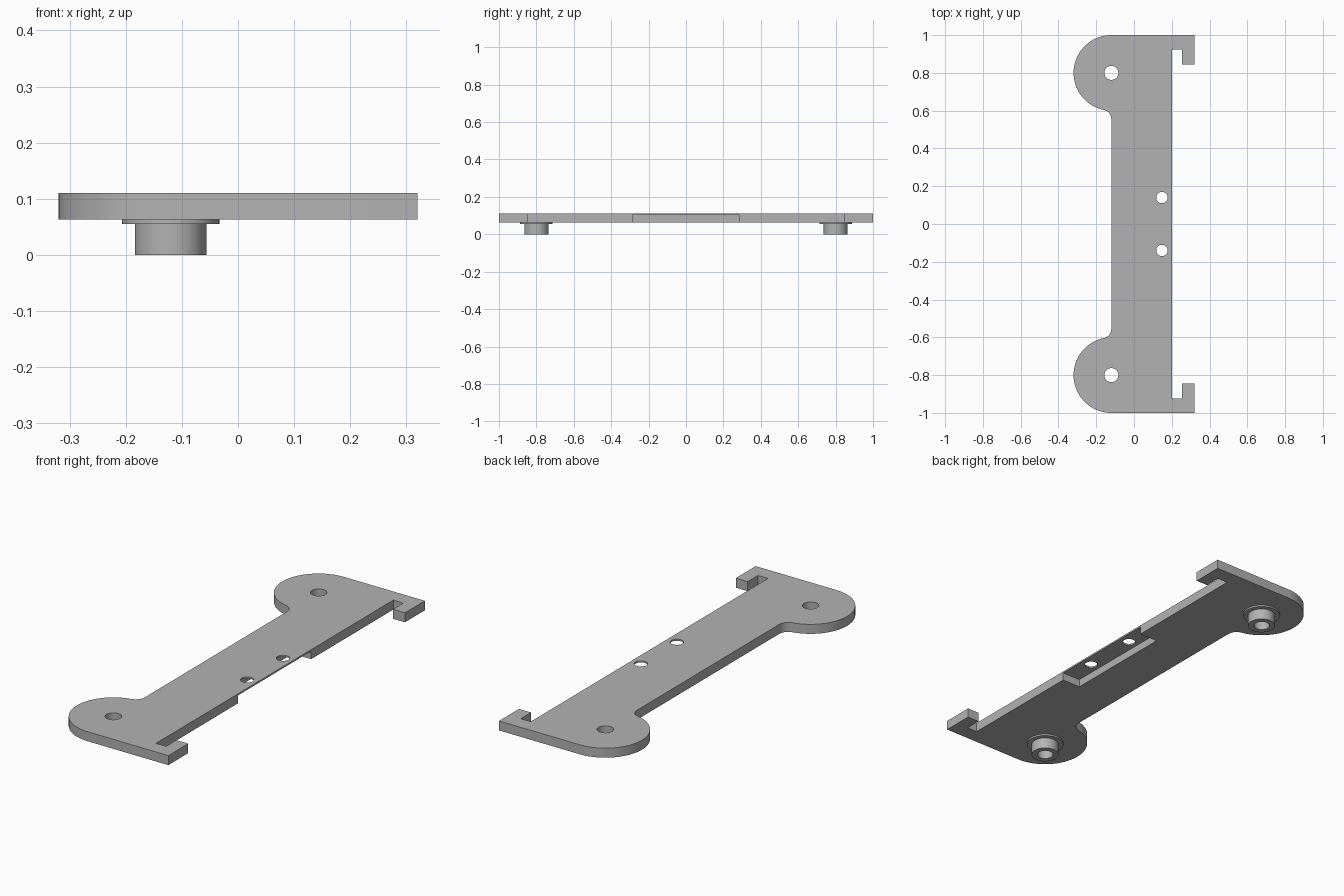
import bpy, bmesh
from math import pi, sin, cos, atan2, radians
from mathutils import Matrix

cube = bpy.data.objects.get("Cube")
if cube:
    bpy.data.objects.remove(cube, do_unlink=True)

grey = bpy.data.materials.new("plain grey")
grey.use_nodes = True
grey.diffuse_color = (0.45, 0.45, 0.45, 1)
grey.node_tree.nodes["Principled BSDF"].inputs["Base Color"].default_value = (0.45, 0.45, 0.45, 1)

BOTTOM, TOP = 0.063, 0.11
LOBE_X, LOBE_Y, LOBE_R = -0.12, 0.8, 0.2
FILLET = 0.05
BOLT_R, PIN_R = 0.037, 0.03


def arc(cx, cy, r, start, end, steps):
    return [(cx + r * cos(start + (end - start) * i / steps),
             cy + r * sin(start + (end - start) * i / steps)) for i in range(steps + 1)]


def add_object(name, bm):
    bmesh.ops.recalc_face_normals(bm, faces=bm.faces)
    mesh = bpy.data.meshes.new(name)
    bm.to_mesh(mesh)
    bm.free()
    mesh.materials.append(grey)
    obj = bpy.data.objects.new(name, mesh)
    bpy.context.collection.objects.link(obj)
    return obj


def smooth(obj):
    bpy.ops.object.select_all(action="DESELECT")
    obj.select_set(True)
    bpy.context.view_layer.objects.active = obj
    bpy.ops.object.shade_smooth_by_angle(angle=radians(30))


def cut(target, bm):
    """Subtract a shape from the target and discard the cutter."""
    cutter = add_object("cutter", bm)
    cutter.hide_render = True
    mod = target.modifiers.new("cut", "BOOLEAN")
    mod.operation, mod.solver, mod.object = "DIFFERENCE", "EXACT", cutter
    bpy.context.view_layer.objects.active = target
    bpy.ops.object.modifier_apply(modifier=mod.name)
    bpy.data.objects.remove(cutter, do_unlink=True)


def drill(target, x, y, r):
    bm = bmesh.new()
    bmesh.ops.create_cone(bm, cap_ends=True, segments=48, radius1=r, radius2=r, depth=1,
                          matrix=Matrix.Translation((x, y, 0)))
    cut(target, bm)


# Plate outline for the back half: hook, round lobe, then the fillet into the waist
fillet_y = LOBE_Y - ((LOBE_R + FILLET) ** 2 - FILLET ** 2) ** 0.5
touch = atan2(fillet_y - LOBE_Y, -FILLET) + 2 * pi
half = [(0.2, 0.925), (0.255, 0.925), (0.255, 0.845), (0.32, 0.845), (0.32, 1.0)]
half += arc(LOBE_X, LOBE_Y, LOBE_R, pi / 2, touch, 40)
half += arc(LOBE_X - FILLET, fillet_y, FILLET, touch - pi, 0, 10)[1:]
outline = half + [(x, -y) for x, y in reversed(half)]

bm = bmesh.new()
face = bm.faces.new([bm.verts.new((x, y, BOTTOM)) for x, y in outline])
raised = bmesh.ops.extrude_face_region(bm, geom=[face], use_keep_orig=True)
for v in raised["geom"]:
    if isinstance(v, bmesh.types.BMVert):
        v.co.z = TOP
plate = add_object("mounting_plate", bm)

# Shallow pocket under the straight edge
bm = bmesh.new()
bmesh.ops.create_cube(bm, size=1, matrix=Matrix.Translation((0.2, 0, 0.05)) @ Matrix.Diagonal((0.2, 0.57, 0.104, 1)))
cut(plate, bm)

# Pin holes and bolt holes
for side in (-1, 1):
    drill(plate, 0.148, side * 0.14, PIN_R)
    drill(plate, LOBE_X, side * LOBE_Y, BOLT_R)
smooth(plate)

# Hollow flanged bosses under the lobes
profile = [(BOLT_R, BOTTOM), (BOLT_R, 0), (0.064, 0), (0.064, 0.055), (0.087, 0.055), (0.087, BOTTOM)]
for name, side in (("front_boss", -1), ("back_boss", 1)):
    bm = bmesh.new()
    verts = [bm.verts.new((r, 0, z)) for r, z in profile]
    edges = [bm.edges.new(pair) for pair in zip(verts, verts[1:] + verts[:1])]
    bmesh.ops.spin(bm, geom=verts + edges, cent=(0, 0, 0), axis=(0, 0, 1),
                   angle=2 * pi, steps=48, use_merge=True)
    bmesh.ops.remove_doubles(bm, verts=bm.verts, dist=0.0001)
    bmesh.ops.translate(bm, verts=bm.verts, vec=(LOBE_X, side * LOBE_Y, 0))
    smooth(add_object(name, bm))
